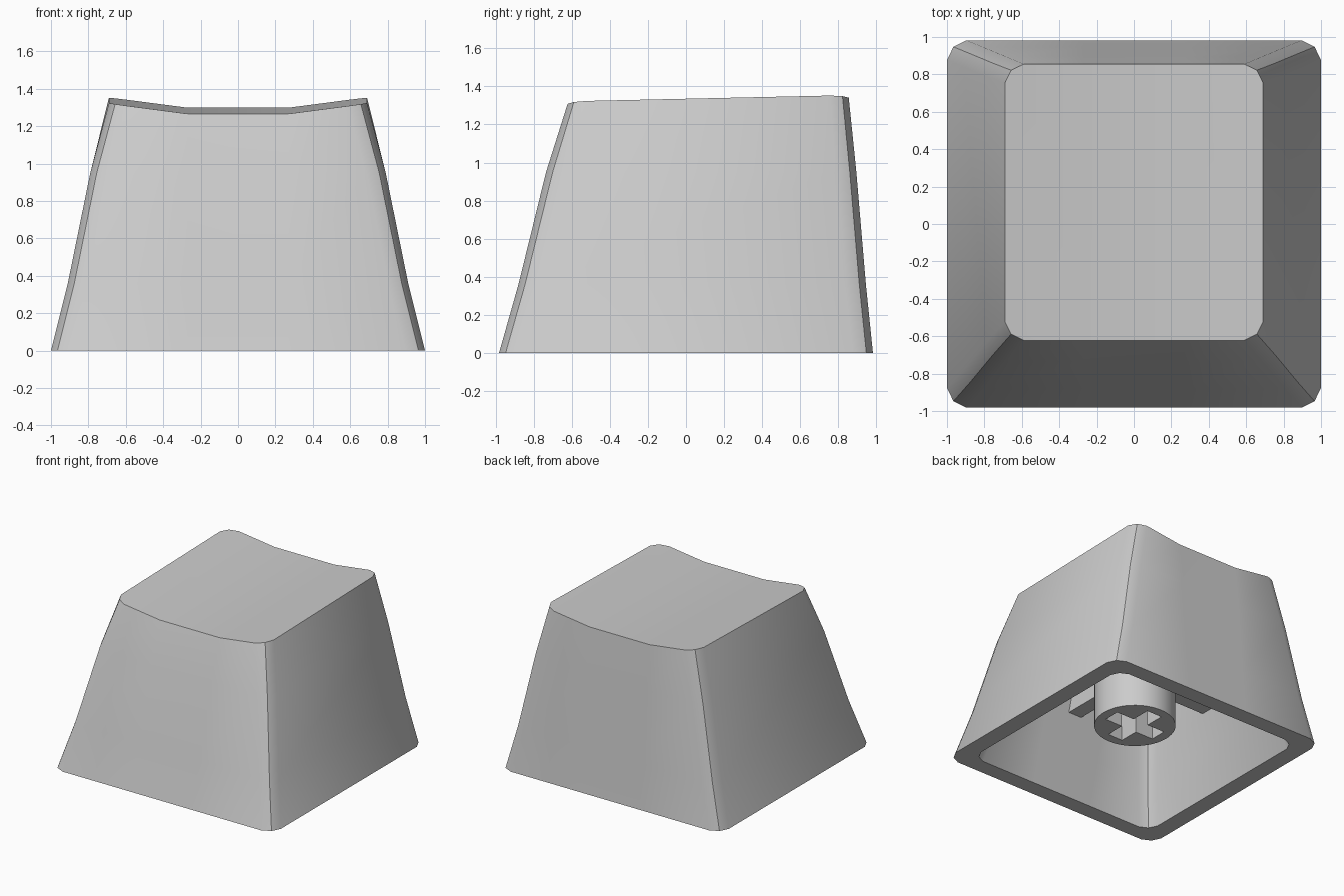
import bpy, bmesh, math

if "Cube" in bpy.data.objects:
    bpy.data.objects.remove(bpy.data.objects["Cube"])

DIP_X = 0.27  # half width of the flat valley in the dished top


def new_object(name, bm):
    bmesh.ops.recalc_face_normals(bm, faces=bm.faces)
    mesh = bpy.data.meshes.new(name)
    bm.to_mesh(mesh)
    bm.free()
    obj = bpy.data.objects.new(name, mesh)
    bpy.context.collection.objects.link(obj)
    return obj


def smooth(obj, angle=30):
    bpy.ops.object.select_all(action='DESELECT')
    obj.select_set(True)
    bpy.context.view_layer.objects.active = obj
    bpy.ops.object.shade_smooth_by_angle(angle=math.radians(angle))


def top_z(x, y):
    return 1.28 + 0.022 * y + 0.131 * max(0, abs(x) - DIP_X)


def ring(hx, y0, y1, z, c=0.1):
    """Rectangle with two-segment corners; z may be a height function."""
    corner = [(0, c), (0.33 * c, 0.33 * c), (c, 0)]
    back_right = [(hx - dx, y1 - dy) for dx, dy in corner]
    front_right = [(hx - dx, y0 + dy) for dx, dy in reversed(corner)]
    right = [(DIP_X, y0)] + front_right + back_right + [(DIP_X, y1)]
    pts = right + [(-x, y) for x, y in reversed(right)]
    return [(x, y, z(x, y) if callable(z) else z) for x, y in pts]


def loft(bm, rings):
    loops = [[bm.verts.new(p) for p in r] for r in rings]
    for a, b in zip(loops, loops[1:]):
        n = len(a)
        for i in range(n):
            j = (i + 1) % n
            bm.faces.new((a[i], a[j], b[j], b[i]))
    return loops


# Keycap shell: inner cavity, bottom rim, outer walls and dished top
bm = bmesh.new()
loops = loft(bm, [
    ring(0.61, -0.55, 0.74, 1.12),
    ring(0.65, -0.60, 0.76, 0.95),
    ring(0.77, -0.75, 0.81, 0.36),
    ring(0.86, -0.85, 0.85, 0.0),
    ring(1.00, -0.982, 0.982, 0.0, 0.105),
    ring(0.91, -0.88, 0.945, 0.36, 0.105),
    ring(0.79, -0.735, 0.895, 0.95, 0.105),
    ring(0.69, -0.622, 0.855, top_z, 0.1),
])
bm.faces.new(loops[0])
top = loops[-1]
bm.faces.new(top[:8])
bm.faces.new(top[8:])
bm.faces.new((top[0], top[7], top[8], top[15]))
smooth(new_object("keycap_shell", bm))

# Stem with a plus-shaped socket
bpy.ops.mesh.primitive_cylinder_add(vertices=48, radius=0.305, depth=0.95,
                                    location=(0, 0.01, 0.21 + 0.475))
stem = bpy.context.object
stem.name = "switch_stem"

a, b = 0.228, 0.068
quarter = [(a, -b), (a, b), (b, b)]
plus = []
for k in range(4):
    c, s = round(math.cos(k * math.pi / 2)), round(math.sin(k * math.pi / 2))
    plus += [(c * x - s * y, s * x + c * y + 0.01) for x, y in quarter]
bm = bmesh.new()
ends = loft(bm, [[(x, y, z) for x, y in plus] for z in (0.1, 0.65)])
for e in ends:
    bm.faces.new(e)
cutter = new_object("socket_cutter", bm)
cutter.hide_render = True

mod = stem.modifiers.new("socket", 'BOOLEAN')
mod.operation = 'DIFFERENCE'
mod.solver = 'EXACT'
mod.object = cutter
bpy.ops.object.select_all(action='DESELECT')
stem.select_set(True)
bpy.context.view_layer.objects.active = stem
bpy.ops.object.modifier_apply(modifier=mod.name)
bpy.data.objects.remove(cutter)
smooth(stem)


# Support ribs running from the stem to each wall, tapering with the walls
def rib(name, bottom, top):
    def rect(x0, x1, y0, y1, z):
        return [(x0, y0, z), (x1, y0, z), (x1, y1, z), (x0, y1, z)]
    bm = bmesh.new()
    for e in loft(bm, [rect(*bottom, 0.61), rect(*top, 1.15)]):
        bm.faces.new(e)
    new_object(name, bm)


W = 0.06
for side, sx in (("left", -1), ("right", 1)):
    rib("rib_" + side, (*sorted((sx * 0.2, sx * 0.75)), -W, W),
        (*sorted((sx * 0.2, sx * 0.64)), -W, W))
rib("rib_front", (-W, W, -0.73, -0.2), (-W, W, -0.58, -0.2))
rib("rib_back", (-W, W, 0.2, 0.82), (-W, W, 0.2, 0.76))
